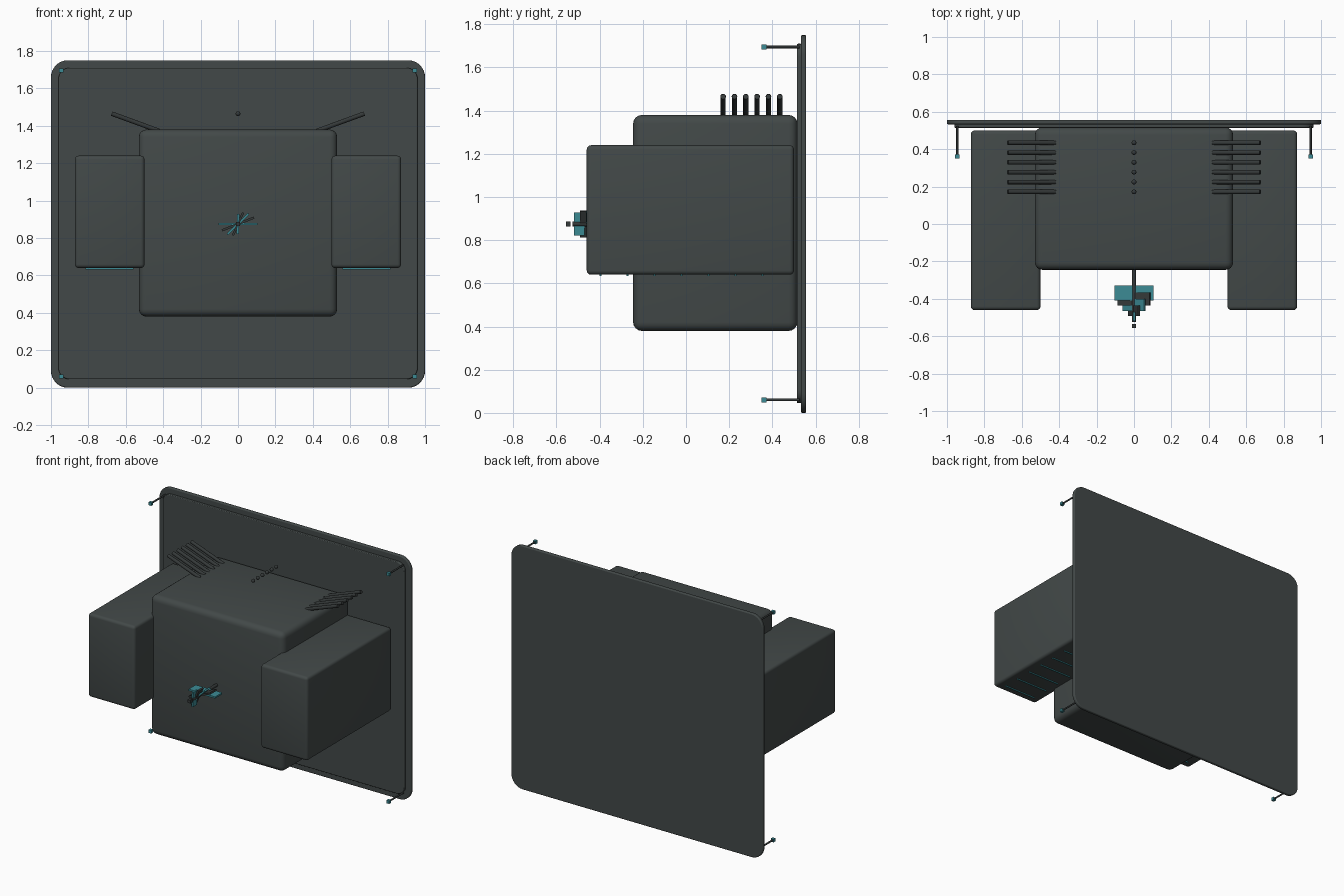
import bpy, math
from mathutils import Vector

if "Cube" in bpy.data.objects:
    bpy.data.objects.remove(bpy.data.objects["Cube"])


def material(name, rgb):
    m = bpy.data.materials.new(name)
    m.diffuse_color = (*rgb, 1)
    m.use_nodes = True
    m.node_tree.nodes["Principled BSDF"].inputs["Base Color"].default_value = m.diffuse_color
    return m


GREY = material("dark grey", (0.055, 0.066, 0.065))
DARK = material("charcoal", (0.035, 0.041, 0.041))
TEAL = material("teal", (0.045, 0.26, 0.30))


def finish(name, mat):
    ob = bpy.context.object
    ob.name = name
    ob.data.materials.append(mat)
    return ob


def box(name, lo, hi, mat, bevel=0, segments=4):
    lo, hi = Vector(lo), Vector(hi)
    bpy.ops.mesh.primitive_cube_add(size=1, location=(lo + hi) / 2)
    ob = finish(name, mat)
    ob.scale = hi - lo
    bpy.ops.object.transform_apply(location=False, rotation=False, scale=True)
    if bevel:
        mod = ob.modifiers.new("bevel", "BEVEL")
        mod.width, mod.segments = bevel, segments
        bpy.ops.object.modifier_apply(modifier="bevel")
        bpy.ops.object.shade_smooth_by_angle(angle=math.radians(35))
    return ob


def rod(name, a, b, radius, mat):
    a, b = Vector(a), Vector(b)
    d = b - a
    bpy.ops.mesh.primitive_cylinder_add(vertices=16, radius=radius, depth=d.length,
                                        location=(a + b) / 2,
                                        rotation=d.to_track_quat('Z', 'Y').to_euler())
    ob = finish(name, mat)
    bpy.ops.object.shade_smooth_by_angle(angle=math.radians(40))
    return ob


def plate(name, half_x, z0, z1, y0, y1, radius, rim, mat):
    """Upright slab with rounded corners and a softened rim, from a curve."""
    cu = bpy.data.curves.new(name, 'CURVE')
    cu.dimensions, cu.fill_mode = '2D', 'BOTH'
    sp = cu.splines.new('POLY')
    pts = []
    hz = (z1 - z0) / 2
    for k, (sx, sz) in enumerate([(1, 1), (-1, 1), (-1, -1), (1, -1)]):
        for i in range(9):
            t = math.pi / 2 * (k + i / 8)
            r = radius - rim
            pts.append((sx * (half_x - radius) + r * math.cos(t),
                        sz * (hz - radius) + r * math.sin(t)))
    sp.points.add(len(pts) - 1)
    for p, (x, z) in zip(sp.points, pts):
        p.co = (x, z, 0, 1)
    sp.use_cyclic_u = True
    cu.extrude = (y1 - y0) / 2 - rim
    cu.bevel_depth, cu.bevel_resolution = rim, 2
    ob = bpy.data.objects.new(name, cu)
    bpy.context.collection.objects.link(ob)
    ob.location = (0, (y0 + y1) / 2, (z0 + z1) / 2)
    ob.rotation_euler = (math.pi / 2, 0, 0)
    bpy.ops.object.select_all(action='DESELECT')
    ob.select_set(True)
    bpy.context.view_layer.objects.active = ob
    bpy.ops.object.convert(target='MESH')
    finish(name, mat)
    bpy.ops.object.shade_smooth_by_angle(angle=math.radians(35))


# Back panel, two layers
plate("back_panel", 1.0, 0.0, 1.75, 0.533, 0.557, 0.09, 0.006, GREY)
plate("inner_panel", 0.96, 0.045, 1.71, 0.514, 0.536, 0.06, 0.005, GREY)

# Main housing
box("main_body", (-0.53, -0.245, 0.38), (0.53, 0.516, 1.38), GREY, 0.04)

FIN_Y = [0.172 + 0.0525 * i for i in range(6)]
for s, side in ((-1, "left"), (1, "right")):
    # Side pods with light strips underneath
    xs = sorted((s * 0.50, s * 0.872))
    box(side + "_pod", (xs[0], -0.46, 0.64), (xs[1], 0.50, 1.24), GREY, 0.02)
    xs = sorted((s * 0.56, s * 0.815))
    for i in range(7):
        y = -0.396 + 0.125 * i
        box(side + "_pod_strip", (xs[0], y - 0.004, 0.633), (xs[1], y + 0.004, 0.642), TEAL)
    # Slanted fins on top
    for y in FIN_Y:
        rod(side + "_fin", (s * 0.42, y, 1.372), (s * 0.675, y, 1.465), 0.012, DARK)
    # Corner posts with lit tips
    for z in (0.06, 1.695):
        x = s * 0.945
        rod(side + "_post", (x, 0.365, z), (x, 0.525, z), 0.006, DARK)
        box(side + "_post_tip", (x - 0.011, 0.35, z - 0.011), (x + 0.011, 0.372, z + 0.011), TEAL)

# Row of beads over the body
for y in FIN_Y:
    bpy.ops.mesh.primitive_uv_sphere_add(segments=16, ring_count=10, radius=0.013,
                                         location=(0, y, 1.465))
    finish("top_bead", DARK)
    bpy.ops.object.shade_smooth()

# Front spindle with a spiral of shrinking blades
rod("spindle", (0, -0.24, 0.875), (0, -0.525, 0.875), 0.011, DARK)
box("spindle_tip", (-0.011, -0.556, 0.864), (0.011, -0.534, 0.886), DARK)
for i in range(5):
    h, y = 0.105 - 0.0128 * i, -0.41 - 0.027 * i
    ob = box("spiral_blade", (-h, y, 0.869), (h, y + 0.08 - 0.008 * i, 0.881),
             DARK if i % 2 else TEAL)
    ob.rotation_euler = (0, -math.radians(22 * i), 0)
